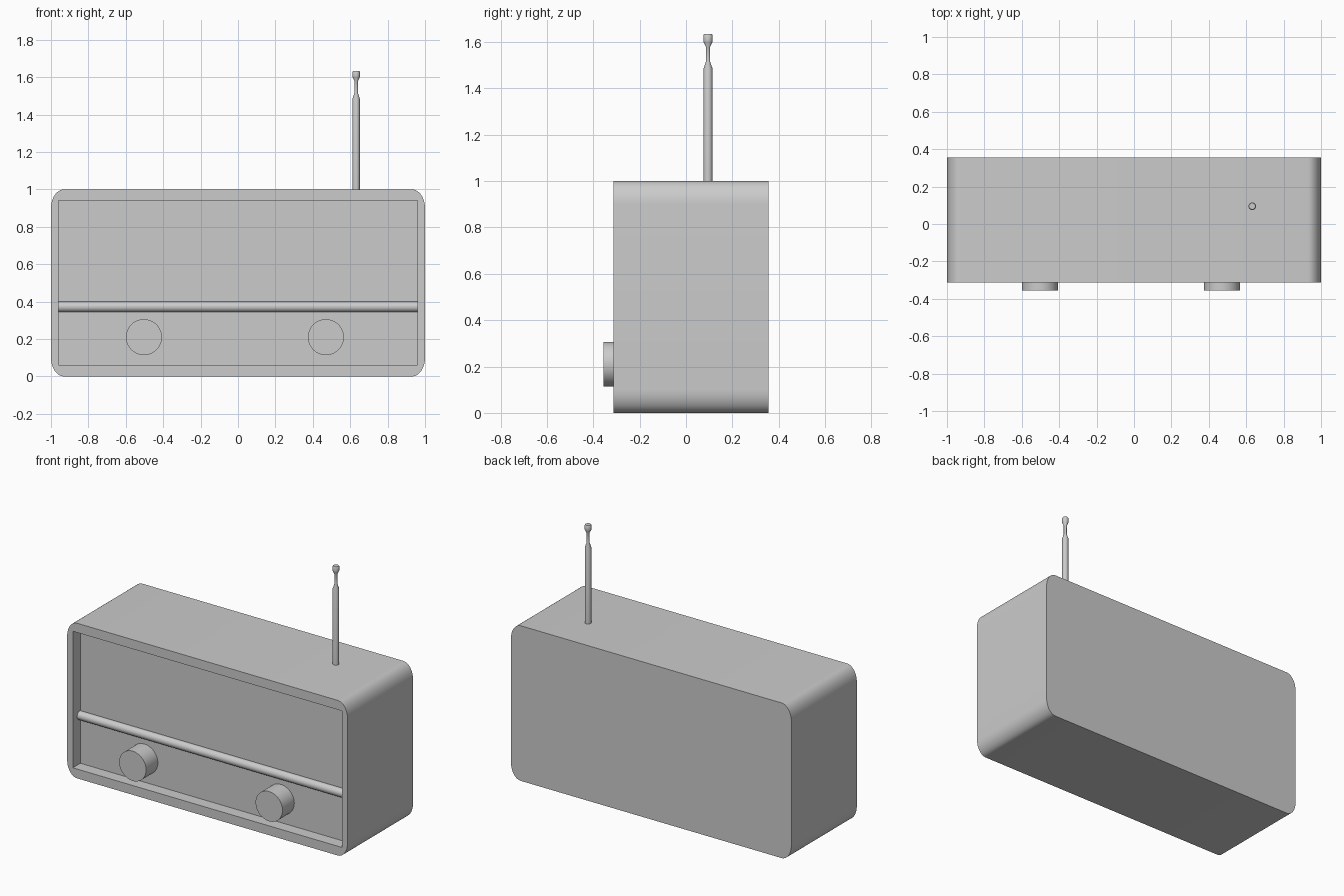
import bpy, bmesh, math

if "Cube" in bpy.data.objects:
    bpy.data.objects.remove(bpy.data.objects["Cube"])

FRONT, BACK, PANEL = -0.312, 0.355, -0.235


def finish(name, bm, angle=35):
    bmesh.ops.recalc_face_normals(bm, faces=bm.faces)
    mesh = bpy.data.meshes.new(name)
    bm.to_mesh(mesh)
    bm.free()
    ob = bpy.data.objects.new(name, mesh)
    bpy.context.collection.objects.link(ob)
    bpy.ops.object.select_all(action='DESELECT')
    ob.select_set(True)
    bpy.context.view_layer.objects.active = ob
    bpy.ops.object.shade_smooth_by_angle(angle=math.radians(angle))
    return ob


def cylinder(name, r, depth, loc, rot, sides=48):
    bm = bmesh.new()
    bmesh.ops.create_cone(bm, cap_ends=True, segments=sides, radius1=r, radius2=r, depth=depth)
    ob = finish(name, bm)
    ob.location, ob.rotation_euler = loc, rot
    return ob


# Cabinet: rounded outline extruded front to back
RX, RZ, STEPS = 0.07, 0.10, 10
bm = bmesh.new()
outline = []
for sx, sz, start in ((1, 1, 0), (-1, 1, 90), (-1, -1, 180), (1, -1, 270)):
    for i in range(STEPS + 1):
        a = math.radians(start + 90 * i / STEPS)
        outline.append((sx * (1 - RX) + RX * math.cos(a),
                        0.5 + sz * (0.5 - RZ) + RZ * math.sin(a)))
face = bm.faces.new([bm.verts.new((x, FRONT, z)) for x, z in outline])
ext = bmesh.ops.extrude_face_region(bm, geom=[face])
moved = [g for g in ext["geom"] if isinstance(g, bmesh.types.BMVert)]
bmesh.ops.translate(bm, verts=moved, vec=(0, BACK - FRONT, 0))
if not face.is_valid or len(bm.faces) < len(outline) + 2:
    bmesh.ops.holes_fill(bm, edges=bm.edges, sides=0)
cabinet = finish("cabinet", bm)

# Front panel recess
bm = bmesh.new()
bmesh.ops.create_cube(bm, size=1)
cutter = finish("recess_cutter", bm)
cutter.scale = (1.92, 0.2, 0.88)
cutter.location = (0, PANEL - 0.1, 0.5)
cutter.hide_render = True
cutter.hide_set(True)
cut = cabinet.modifiers.new("recess", 'BOOLEAN')
cut.operation, cut.solver, cut.object = 'DIFFERENCE', 'EXACT', cutter

# Trim bar across the panel
cylinder("trim_bar", 0.028, 1.92, (0, PANEL - 0.005, 0.372), (0, math.pi / 2, 0), 32)

# Knobs
for name, x in (("left_knob", -0.503), ("right_knob", 0.47)):
    cylinder(name, 0.096, 0.13, (x, -0.29, 0.21), (math.pi / 2, 0, 0))

# Antenna: turned profile of (radius, height)
profile = [(0.019, 0.98), (0.019, 1.487), (0.0095, 1.515), (0.0095, 1.58),
           (0.019, 1.6), (0.020, 1.605), (0.020, 1.629), (0.017, 1.634)]
SIDES = 24
bm = bmesh.new()
rings = [[bm.verts.new((r * math.cos(k * math.tau / SIDES), r * math.sin(k * math.tau / SIDES), z))
          for k in range(SIDES)] for r, z in profile]
for lo, hi in zip(rings, rings[1:]):
    for k in range(SIDES):
        n = (k + 1) % SIDES
        bm.faces.new((lo[k], lo[n], hi[n], hi[k]))
bm.faces.new(rings[0])
bm.faces.new(rings[-1])
antenna = finish("antenna", bm)
antenna.location = (0.632, 0.095, 0)
